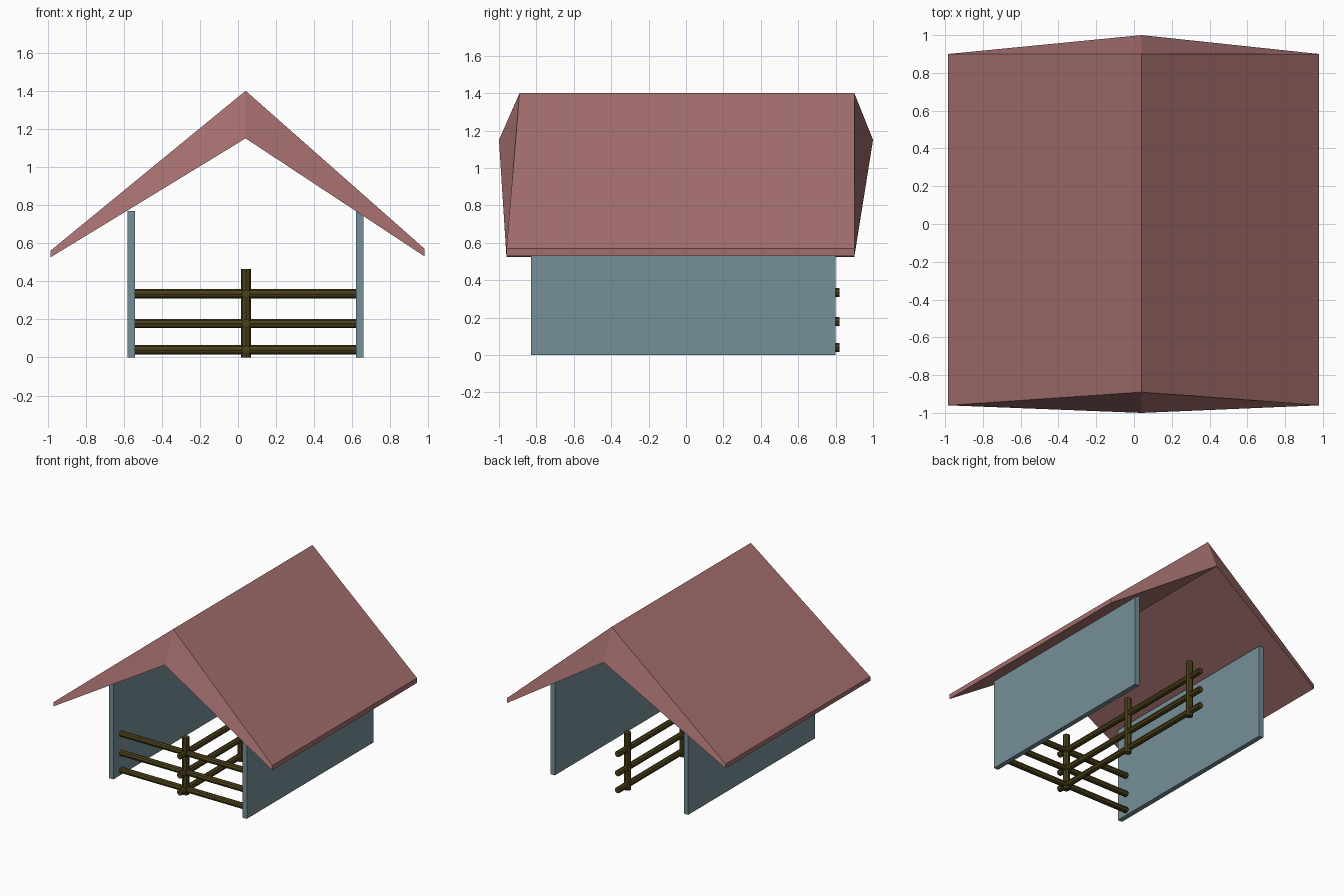
import bpy, bmesh
from mathutils import Vector

if "Cube" in bpy.data.objects:
    bpy.data.objects.remove(bpy.data.objects["Cube"])


def material(name, rgb):
    m = bpy.data.materials.new(name)
    m.diffuse_color = (*rgb, 1)
    m.use_nodes = True
    m.node_tree.nodes["Principled BSDF"].inputs["Base Color"].default_value = m.diffuse_color
    return m


ROOF = material("roof_red", (0.37, 0.155, 0.155))
WALL = material("wall_blue", (0.18, 0.28, 0.31))
WOOD = material("dark_wood", (0.07, 0.05, 0.01))


def box(name, x0, x1, y0, y1, z0, z1, mat):
    bpy.ops.mesh.primitive_cube_add(size=1, location=((x0 + x1) / 2, (y0 + y1) / 2, (z0 + z1) / 2))
    o = bpy.context.object
    o.scale = (x1 - x0, y1 - y0, z1 - z0)
    o.name = name
    o.data.materials.append(mat)


def pole(name, a, b, r):
    a, b = Vector(a), Vector(b)
    d = b - a
    bpy.ops.mesh.primitive_cylinder_add(vertices=8, radius=r, depth=d.length, location=(a + b) / 2)
    o = bpy.context.object
    o.rotation_euler = d.to_track_quat('Z', 'Y').to_euler()
    o.name = name
    o.data.materials.append(WOOD)


# Roof: chevron profile (x, z, front y, back y) with slanted gable ends
profile = [(-0.985, 0.56, -0.96, 0.90), (0.04, 1.40, -0.89, 0.90), (0.98, 0.57, -0.96, 0.90),
           (0.98, 0.53, -0.96, 0.90), (0.04, 1.15, -1.0, 1.0), (-0.985, 0.525, -0.96, 0.90)]
bm = bmesh.new()
front = [bm.verts.new((x, yf, z)) for x, z, yf, yb in profile]
back = [bm.verts.new((x, yb, z)) for x, z, yf, yb in profile]
for i in range(6):
    j = (i + 1) % 6
    bm.faces.new((front[i], front[j], back[j], back[i]))
for ring in (front, back):
    bm.faces.new((ring[0], ring[1], ring[4], ring[5]))
    bm.faces.new((ring[1], ring[2], ring[3], ring[4]))
bmesh.ops.recalc_face_normals(bm, faces=bm.faces)
mesh = bpy.data.meshes.new("roof")
bm.to_mesh(mesh)
bm.free()
mesh.materials.append(ROOF)
bpy.context.collection.objects.link(bpy.data.objects.new("roof", mesh))

# Side walls
box("left_wall", -0.58, -0.54, -0.83, 0.80, 0, 0.77, WALL)
box("right_wall", 0.62, 0.66, -0.83, 0.80, 0, 0.77, WALL)

# Fence rails: across the front and down the middle
for i, z in enumerate((0.04, 0.178, 0.334)):
    pole(f"front_rail_{i + 1}", (-0.55, -0.73, z), (0.63, -0.73, z), 0.024)
    pole(f"middle_rail_{i + 1}", (0.042, -0.81, z), (0.042, 0.82, z), 0.024)

# Fence posts
for i, y in enumerate((-0.73, -0.02, 0.69)):
    pole(f"fence_post_{i + 1}", (0.042, y, 0), (0.042, y, 0.465), 0.027)
